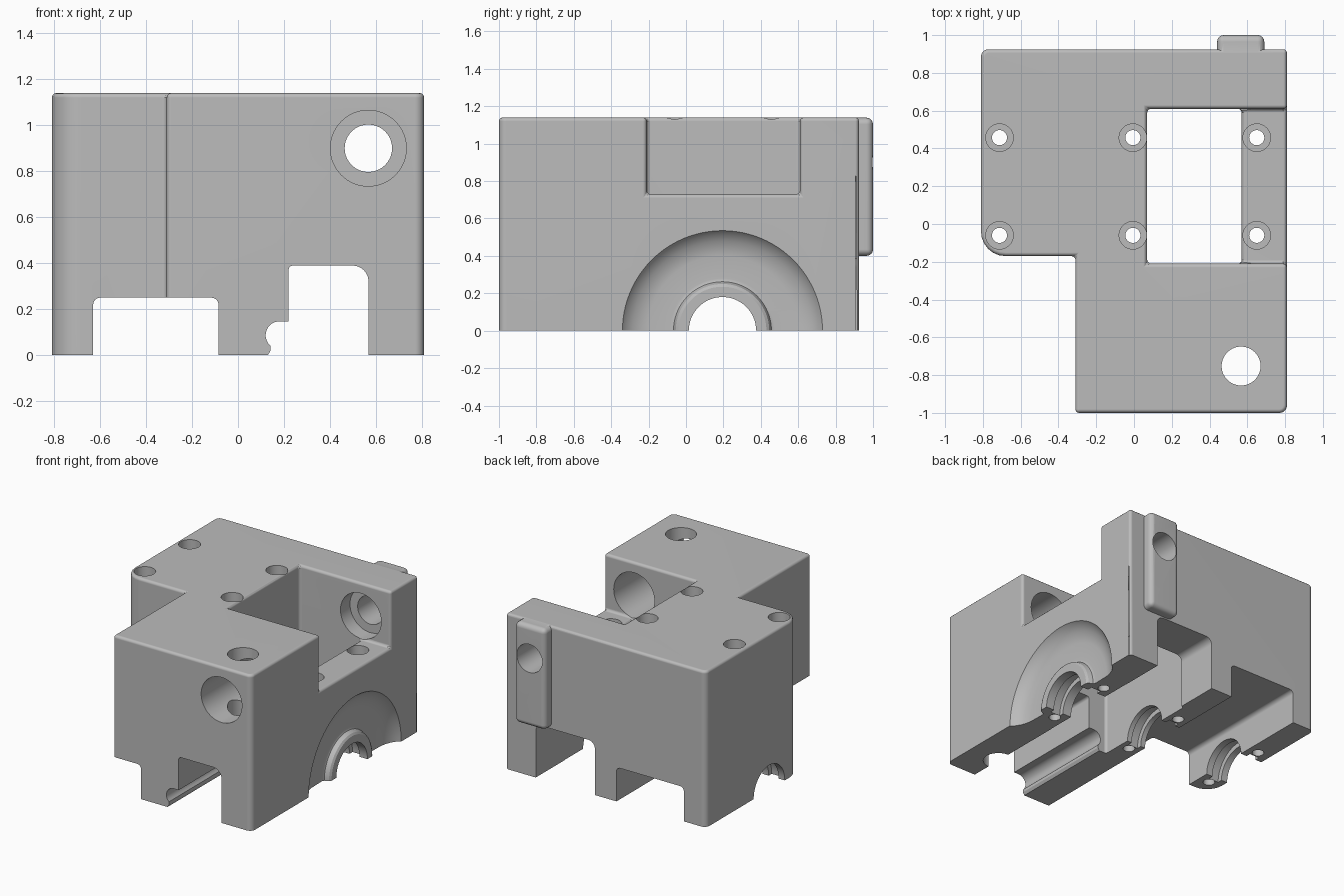
import bpy, bmesh
from math import pi, sin, cos, radians
from mathutils import Vector, Matrix

cube = bpy.data.objects.get("Cube")
if cube:
    bpy.data.objects.remove(cube, do_unlink=True)

metal = bpy.data.materials.new("grey metal")
metal.use_nodes = True
GREY = (0.5, 0.5, 0.5, 1)
metal.diffuse_color = GREY
metal.node_tree.nodes["Principled BSDF"].inputs["Base Color"].default_value = GREY


def make_object(name, bm):
    bmesh.ops.recalc_face_normals(bm, faces=bm.faces)
    mesh = bpy.data.meshes.new(name)
    bm.to_mesh(mesh)
    bm.free()
    mesh.materials.append(metal)
    obj = bpy.data.objects.new(name, mesh)
    bpy.context.collection.objects.link(obj)
    return obj


def rounded(corners, steps=6):
    """Turn corners (u, v, optional radius) into an outline with filleted corners."""
    out = []
    for i, c in enumerate(corners):
        p = Vector(c[:2])
        if len(c) < 3:
            out.append(p)
            continue
        a = (Vector(corners[i - 1][:2]) - p).normalized()
        b = (Vector(corners[(i + 1) % len(corners)][:2]) - p).normalized()
        # right-angled corners only
        centre = p + (a + b) * c[2]
        for k in range(steps + 1):
            t = k / steps * pi / 2
            out.append(centre - b * c[2] * cos(t) - a * c[2] * sin(t))
    return out


def prism(name, outline, axis, lo, hi):
    bm = bmesh.new()
    place = {"y": lambda p: (p[0], lo, p[1]), "z": lambda p: (p[0], p[1], lo)}[axis]
    face = bm.faces.new([bm.verts.new(place(p)) for p in outline])
    shift = Vector((0, hi - lo, 0)) if axis == "y" else Vector((0, 0, hi - lo))
    ext = bmesh.ops.extrude_face_region(bm, geom=[face], use_keep_orig=True)
    bmesh.ops.translate(bm, vec=shift,
                        verts=[v for v in ext["geom"] if isinstance(v, bmesh.types.BMVert)])
    return make_object(name, bm)


def lathe(name, profile, axis, origin, steps=64):
    """Spin (radius, position along axis) points about an axis."""
    bm = bmesh.new()
    verts = [bm.verts.new((r, 0, h)) for r, h in profile]
    edges = [bm.edges.new(pair) for pair in zip(verts, verts[1:])]
    bmesh.ops.spin(bm, geom=verts + edges, axis=(0, 0, 1), cent=(0, 0, 0),
                   angle=2 * pi, steps=steps, use_duplicate=False)
    bmesh.ops.remove_doubles(bm, verts=bm.verts, dist=1e-5)
    turn = {"x": Matrix.Rotation(pi / 2, 4, "Y"), "y": Matrix.Rotation(-pi / 2, 4, "X"),
            "z": Matrix.Identity(4)}[axis]
    bm.transform(Matrix.Translation(origin) @ turn)
    return make_object(name, bm)


def apply(obj, mod):
    bpy.context.view_layer.objects.active = obj
    bpy.ops.object.modifier_apply(modifier=mod.name)


def combine(obj, other, operation="DIFFERENCE"):
    mod = obj.modifiers.new("combine", "BOOLEAN")
    mod.operation, mod.solver, mod.object = operation, "EXACT", other
    apply(obj, mod)
    bpy.data.objects.remove(other, do_unlink=True)


def soften(obj, width, segments):
    mod = obj.modifiers.new("soften", "BEVEL")
    mod.width, mod.segments = width, segments
    mod.limit_method, mod.angle_limit = "ANGLE", radians(40)
    apply(obj, mod)


TOP = 1.14
# L-shaped block, left long below the base so only its upper edges stay rounded
housing = prism("housing_block", rounded([
    (-0.81, 0.925, 0.04), (-0.81, -0.17, 0.13), (-0.31, -0.17), (-0.31, -1),
    (0.81, -1, 0.04), (0.81, 0.925)]), "z", -0.2, TOP)

# side pocket with its floor, opening into the through window
combine(housing, prism("pocket_cutter", [
    (0.07, -0.3), (0.57, -0.3), (0.57, 0.73), (0.95, 0.73), (0.95, 1.3), (0.07, 1.3)],
    "y", -0.21, 0.61))
soften(housing, 0.02, 3)

# rounded tab on the back
tab = prism("back_tab", [(0.44, 0.4), (0.69, 0.4), (0.69, TOP - 0.001), (0.44, TOP - 0.001)],
            "y", 0.83, 1.0)
soften(tab, 0.035, 4)
combine(housing, tab, "UNION")

# flat base
combine(housing, prism("base_cutter", [(-2, -2), (2, -2), (2, 2), (-2, 2)], "z", -1, 0))

# channels between the three legs
combine(housing, prism("left_channel", rounded([
    (-0.63, -0.3), (-0.63, 0.25, 0.03), (-0.085, 0.25, 0.03), (-0.085, -0.3)]),
    "y", -1.2, 1.2))
combine(housing, prism("back_channel", rounded([
    (0.09, -0.3), (0.09, 0.39, 0.05), (0.568, 0.39, 0.05), (0.568, -0.3)]),
    "y", 0.57, 1.2))
groove = [(0.18 + 0.06 * cos(radians(a)), 0.087 + 0.06 * sin(radians(a)))
          for a in range(230, 90, -15)]
combine(housing, prism("front_channel", rounded(
    [(0.13, -0.3), (0.13, 0), (0.142, 0.02)] + groove +
    [(0.22, 0.147), (0.22, 0.39, 0.02), (0.568, 0.39, 0.07), (0.568, -0.3)]),
    "y", -1.2, -0.15))

# dished recess with a raised bearing ring on the right-hand leg
AXLE = (0, 0.195, 0)
combine(housing, lathe("dish_cutter", [
    (0, 0.9), (0.54, 0.9), (0.535, 0.81), (0.515, 0.785), (0.48, 0.762), (0.44, 0.747),
    (0.40, 0.74), (0.28, 0.737), (0.262, 0.745), (0.25, 0.775), (0.235, 0.785), (0, 0.785)],
    "x", AXLE, 96))

# axle bore with an inner groove in each leg
bore = [(0, -1), (0.18, -1)]
for leg in (-0.72, -0.007, 0.68):
    bore += [(0.18, leg - 0.04), (0.215, leg - 0.04), (0.215, leg + 0.04), (0.18, leg + 0.04)]
combine(housing, lathe("axle_cutter", bore + [(0.18, 1), (0, 1)], "x", AXLE))

# long stepped bore from front to back
combine(housing, lathe("long_bore", [
    (0, -1.2), (0.165, -1.2), (0.165, 0.72), (0.103, 0.72), (0.103, 1.2), (0, 1.2)],
    "y", (0.567, 0, 0.9)))

# vertical bore in the front block
combine(housing, lathe("vertical_bore", [(0, -0.2), (0.103, -0.2), (0.103, 1.3), (0, 1.3)],
                       "z", (0.567, -0.752, 0)))

# six counterbored bolt holes
for x, seat in ((-0.712, TOP), (-0.006, TOP), (0.65, 0.73)):
    for y in (-0.06, 0.457):
        combine(housing, lathe("bolt_cutter", [
            (0, -0.2), (0.04, -0.2), (0.04, seat - 0.09), (0.073, seat - 0.09),
            (0.073, 1.3), (0, 1.3)], "z", (x, y, 0), 32))

# smooth shading with crisp edges
bpy.ops.object.select_all(action="DESELECT")
housing.select_set(True)
bpy.context.view_layer.objects.active = housing
bpy.ops.object.shade_smooth_by_angle(angle=radians(32))
normals = housing.modifiers.new("even shading", "WEIGHTED_NORMAL")
normals.keep_sharp = True
